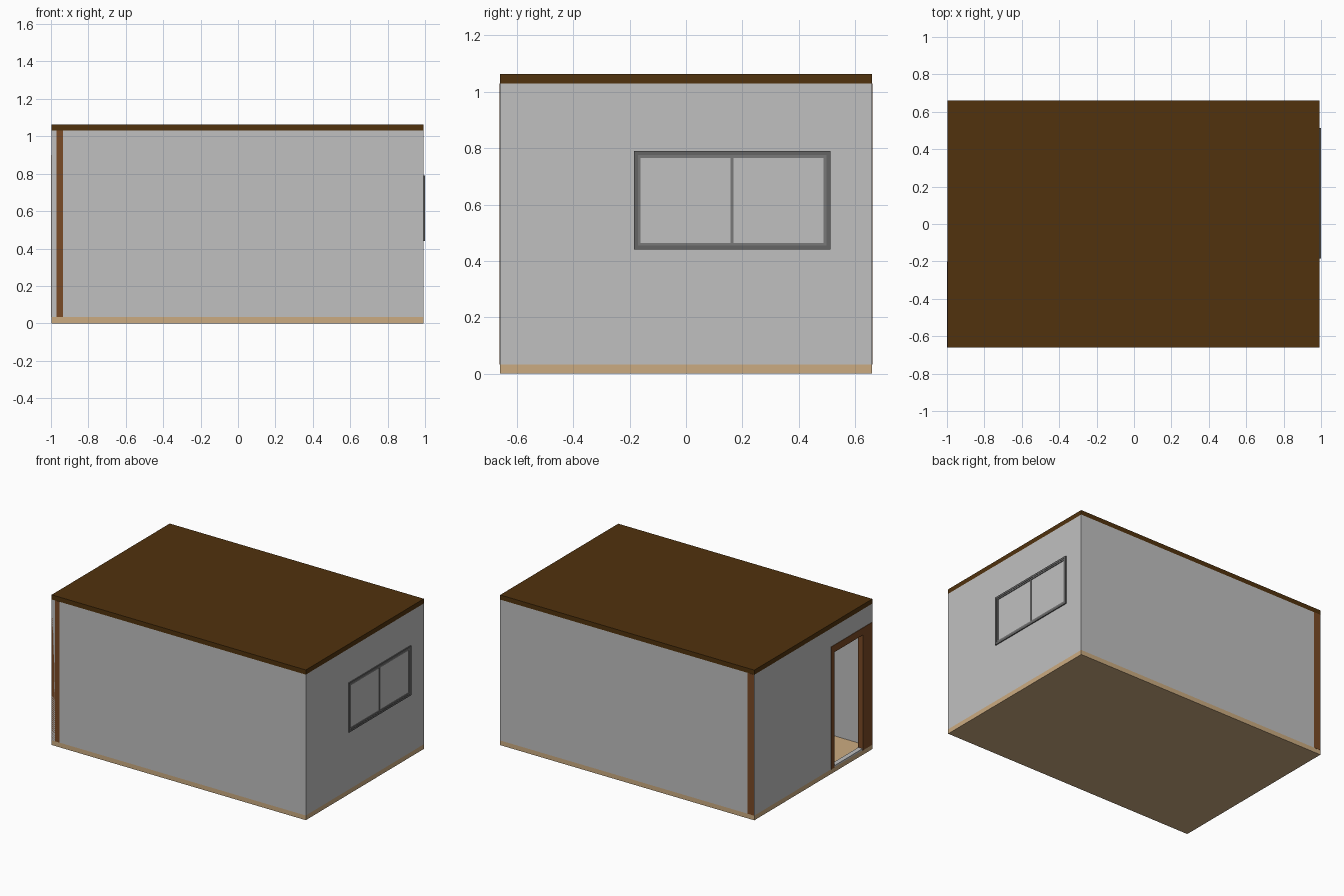
import bpy
import bmesh

if "Cube" in bpy.data.objects:
    bpy.data.objects.remove(bpy.data.objects["Cube"])


def material(name, r, g, b):
    m = bpy.data.materials.new(name)
    m.diffuse_color = (r, g, b, 1)
    m.use_nodes = True
    m.node_tree.nodes["Principled BSDF"].inputs["Base Color"].default_value = m.diffuse_color
    return m


WALL = material("wall grey", 0.53, 0.53, 0.53)
ROOF = material("dark brown", 0.082, 0.032, 0.004)
FLOOR = material("floor tan", 0.60, 0.41, 0.22)
TIMBER = material("timber brown", 0.195, 0.069, 0.019)
FRAME = material("frame grey", 0.13, 0.13, 0.13)
SASH = material("sash grey", 0.19, 0.19, 0.19)


def boxes(name, mat, *ranges):
    """One object made of boxes, each (x0, x1, y0, y1, z0, z1)."""
    bm = bmesh.new()
    for x0, x1, y0, y1, z0, z1 in ranges:
        verts = bmesh.ops.create_cube(bm, size=1)["verts"]
        for v in verts:
            v.co = (x1 if v.co.x > 0 else x0,
                    y1 if v.co.y > 0 else y0,
                    z1 if v.co.z > 0 else z0)
    me = bpy.data.meshes.new(name)
    bm.to_mesh(me)
    bm.free()
    me.materials.append(mat)
    ob = bpy.data.objects.new(name, me)
    bpy.context.collection.objects.link(ob)
    return ob


def border(x0, x1, y0, y1, z0, z1, w):
    """Four bars of width w around a rectangle in the yz plane."""
    return [(x0, x1, y0, y0 + w, z0, z1), (x0, x1, y1 - w, y1, z0, z1),
            (x0, x1, y0 + w, y1 - w, z0, z0 + w),
            (x0, x1, y0 + w, y1 - w, z1 - w, z1)]


L, R, Y, T = -0.997, 0.993, 0.66, 0.033   # outer wall limits, thickness
Z0, Z1, ZT = 0.033, 1.03, 1.063           # floor top, wall top, roof top
DA, DB, DZ = -0.60, -0.20, 0.90           # door frame limits

# Floor and roof slabs
boxes("floor", FLOOR, (L, R, -Y, Y, 0, Z0))
boxes("roof", ROOF, (L, R, -Y, Y, Z1, ZT))

# Walls, leaving the doorway open on the left
boxes("front_wall", WALL, (L, R, -Y, -Y + T, Z0, Z1))
boxes("back_wall", WALL, (L, R, Y - T, Y, Z0, Z1))
boxes("right_wall", WALL, (R - T, R, -Y + T, Y - T, Z0, Z1))
boxes("left_wall", WALL,
      (L, L + T, DB, Y - T, Z0, Z1),
      (L, L + T, -Y + T, DA, Z0, Z1),
      (L, L + T, DA, DB, DZ, Z1))

# Door frame, wide jamb at the corner, and the threshold
boxes("door_frame", TIMBER,
      (-1, L + T + 0.003, DB - 0.035, DB, Z0, DZ),
      (-1, L + T + 0.003, -Y, -0.55, Z0, DZ),
      (-1, L + T + 0.003, -0.55, DB - 0.035, DZ - 0.05, DZ))
boxes("door_threshold", WALL, (L, L + T, -0.55, DB - 0.035, Z0, Z0 + 0.012))

# Timber corner posts, showing on the front and back faces
boxes("front_corner_post", TIMBER, (-0.97, -0.935, -Y - 0.001, -Y + 0.07, Z0, Z1))
boxes("back_corner_post", TIMBER, (L + 0.002, -0.945, Y - 0.07, Y + 0.001, Z0, Z1))

# Sliding window on the right wall
boxes("window_frame", FRAME, *border(R - 0.002, 1.0, -0.185, 0.512, 0.44, 0.79, 0.014))
boxes("window_sash", SASH,
      *border(R - 0.002, 0.998, -0.171, 0.498, 0.454, 0.776, 0.010),
      (R - 0.002, 0.998, 0.158, 0.168, 0.464, 0.766))
